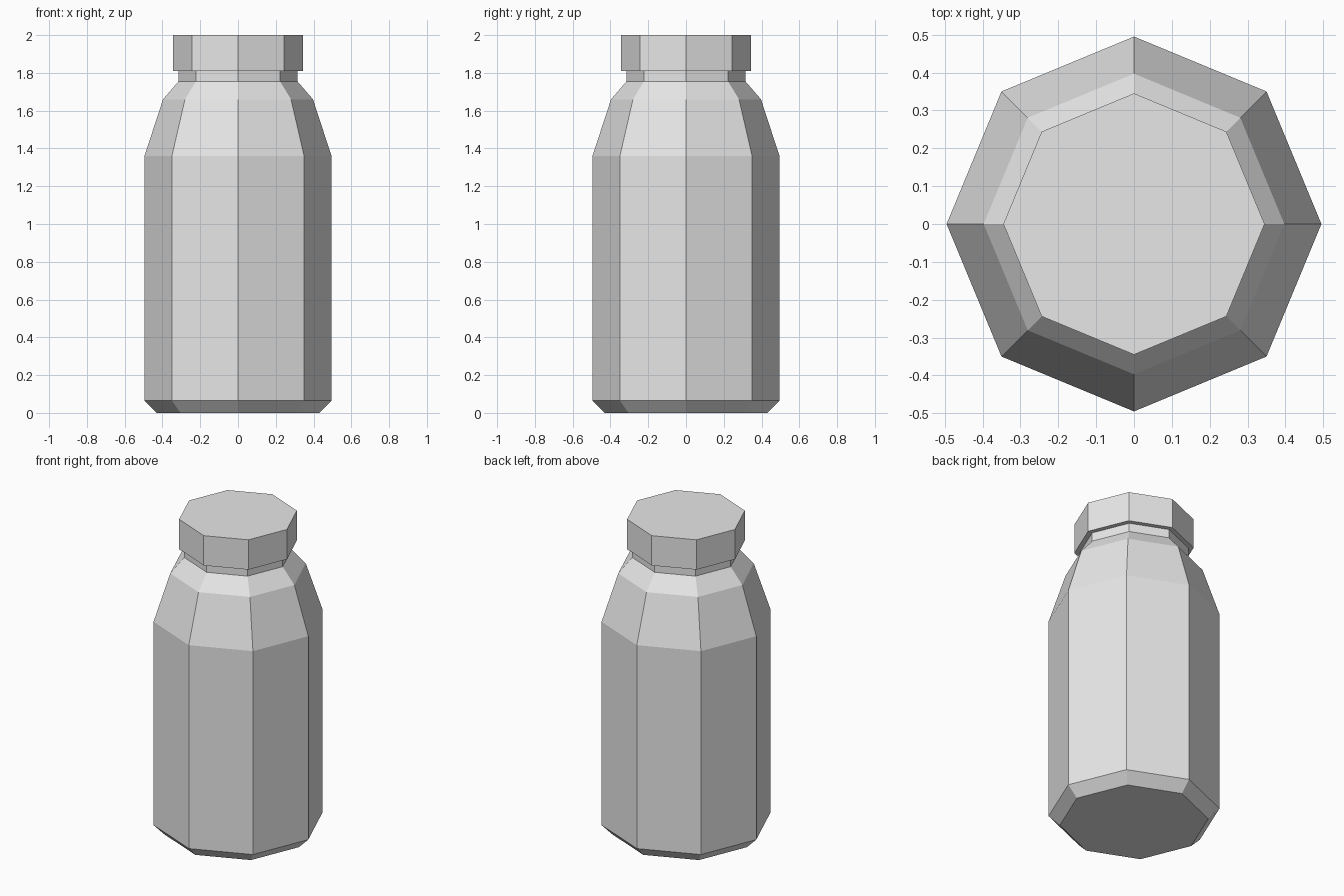
import bpy, bmesh
from math import cos, sin, tau

SIDES = 8

cube = bpy.data.objects.get("Cube")
if cube:
    bpy.data.objects.remove(cube, do_unlink=True)

grey = bpy.data.materials.new("light_grey")
grey.use_nodes = True
colour = (0.8, 0.8, 0.8, 1)
grey.diffuse_color = colour
grey.node_tree.nodes["Principled BSDF"].inputs["Base Color"].default_value = colour


def lathe(name, profile, close_bottom=False, close_top=False):
    """Flat-sided solid of revolution from (radius, height) pairs, bottom to top."""
    bm = bmesh.new()
    rings = [[bm.verts.new((r * cos(tau * i / SIDES), r * sin(tau * i / SIDES), z))
              for i in range(SIDES)] for r, z in profile]
    for low, high in zip(rings, rings[1:]):
        for i in range(SIDES):
            j = (i + 1) % SIDES
            bm.faces.new((low[i], low[j], high[j], high[i]))
    if close_bottom:
        bm.faces.new(rings[0][::-1])
    if close_top:
        bm.faces.new(rings[-1])
    mesh = bpy.data.meshes.new(name)
    bm.to_mesh(mesh)
    bm.free()
    mesh.materials.append(grey)
    obj = bpy.data.objects.new(name, mesh)
    bpy.context.collection.objects.link(obj)
    return obj


# Bottle: bevelled foot, straight body, sloped shoulders, short neck
lathe("bottle", [(0.43, 0), (0.495, 0.065), (0.495, 1.36), (0.397, 1.66),
                 (0.315, 1.755), (0.315, 1.81)], close_bottom=True)

# Lid: underside rim, straight wall, flat top
lathe("lid", [(0.315, 1.81), (0.345, 1.81), (0.345, 2.0)], close_top=True)
